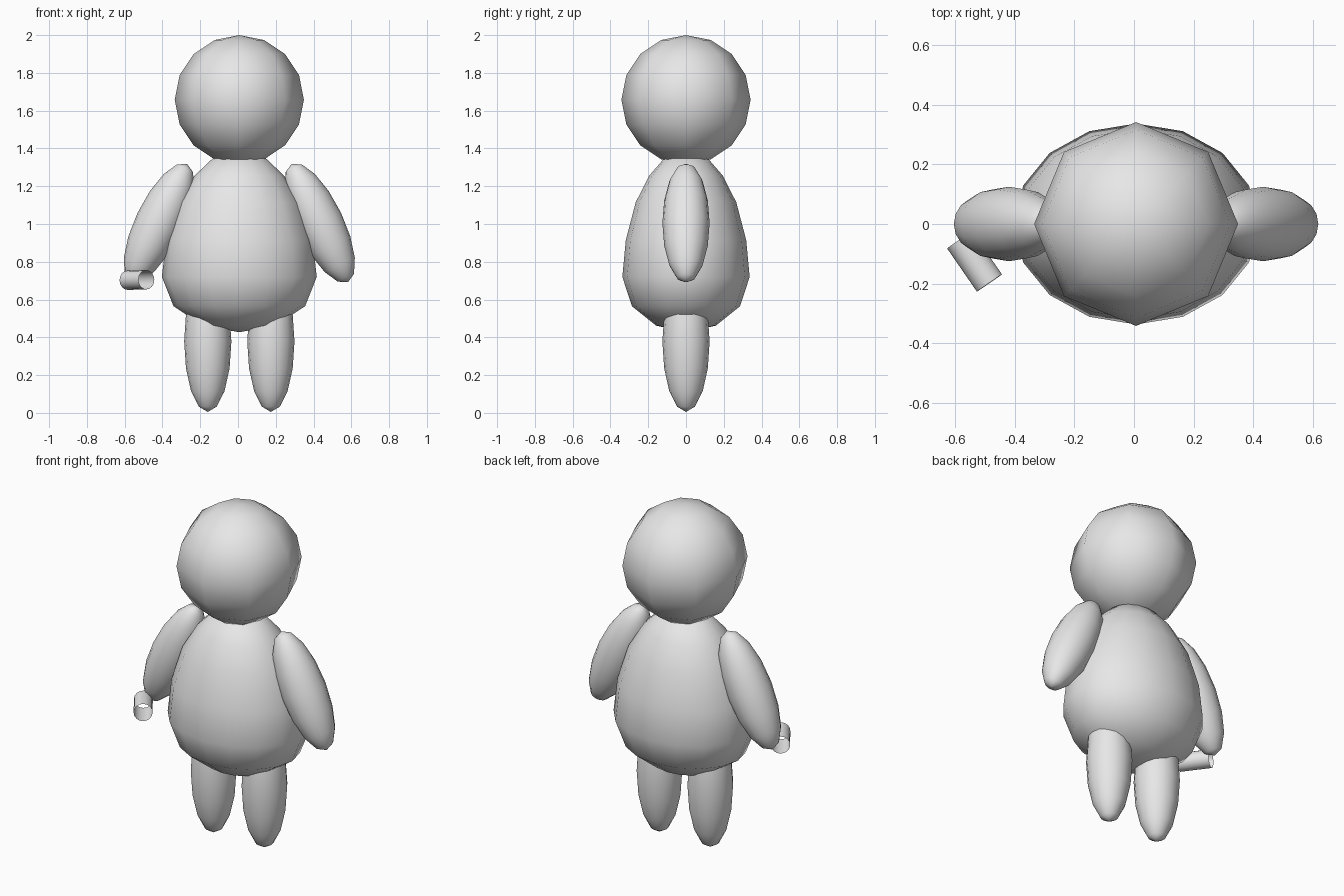
import bpy, math
from mathutils import Vector

if "Cube" in bpy.data.objects:
    bpy.data.objects.remove(bpy.data.objects["Cube"])

grey = bpy.data.materials.new("plain_grey")
grey.diffuse_color = (0.8, 0.8, 0.8, 1)
grey.use_nodes = True
grey.node_tree.nodes["Principled BSDF"].inputs["Base Color"].default_value = grey.diffuse_color


def finish(name):
    ob = bpy.context.object
    ob.name = name
    ob.data.materials.append(grey)
    bpy.ops.object.shade_smooth()
    return ob


def ellipsoid(name, loc, size, segs=16, rings=8, tilt=0.0):
    bpy.ops.mesh.primitive_uv_sphere_add(segments=segs, ring_count=rings, radius=1,
                                         location=loc, rotation=(0, tilt, 0))
    ob = finish(name)
    ob.scale = size
    return ob


CX = 0.007  # body axis

# Head: coarse eight-sided ball
ellipsoid("head", (CX, 0, 1.658), (0.342, 0.342, 0.342), segs=8)

# Torso: pear shape, (relative radius, height) for each ring
profile = [(0.47, 0.462), (0.85, 0.565), (1, 0.72), (0.946, 0.915),
           (0.79, 1.115), (0.58, 1.255), (0.35, 1.345)]
N = 16
verts = [(CX + 0.41 * r * math.cos(2 * math.pi * i / N),
          0.337 * r * math.sin(2 * math.pi * i / N), z)
         for r, z in profile for i in range(N)]
faces = [(k * N + i, k * N + (i + 1) % N, (k + 1) * N + (i + 1) % N, (k + 1) * N + i)
         for k in range(len(profile) - 1) for i in range(N)]
bottom, top = len(verts), len(verts) + 1
verts += [(CX, 0, 0.427), (CX, 0, 1.375)]
last = (len(profile) - 1) * N
for i in range(N):
    j = (i + 1) % N
    faces += [(bottom, j, i), (top, last + i, last + j)]
mesh = bpy.data.meshes.new("torso")
mesh.from_pydata(verts, [], faces)
torso = bpy.data.objects.new("torso", mesh)
bpy.context.collection.objects.link(torso)
bpy.context.view_layer.objects.active = torso
torso.select_set(True)
finish("torso")

# Arms and legs, mirrored about the body axis
for side, s in (("left", 1), ("right", -1)):
    ellipsoid(side + "_arm", (CX + s * 0.426, 0, 1.005), (0.125, 0.125, 0.347),
              tilt=-s * math.radians(25.5))
    ellipsoid(side + "_leg", (CX + s * 0.167, 0, 0.378), (0.125, 0.125, 0.373))

# Small open tube held in the right hand
a, b = Vector((-0.585, -0.053, 0.702)), Vector((-0.485, -0.198, 0.705))
bpy.ops.mesh.primitive_cylinder_add(vertices=16, radius=0.051, depth=(b - a).length,
                                    end_fill_type='NOTHING', location=(a + b) / 2)
tube = finish("hand_tube")
tube.rotation_euler = (b - a).to_track_quat('Z', 'Y').to_euler()
